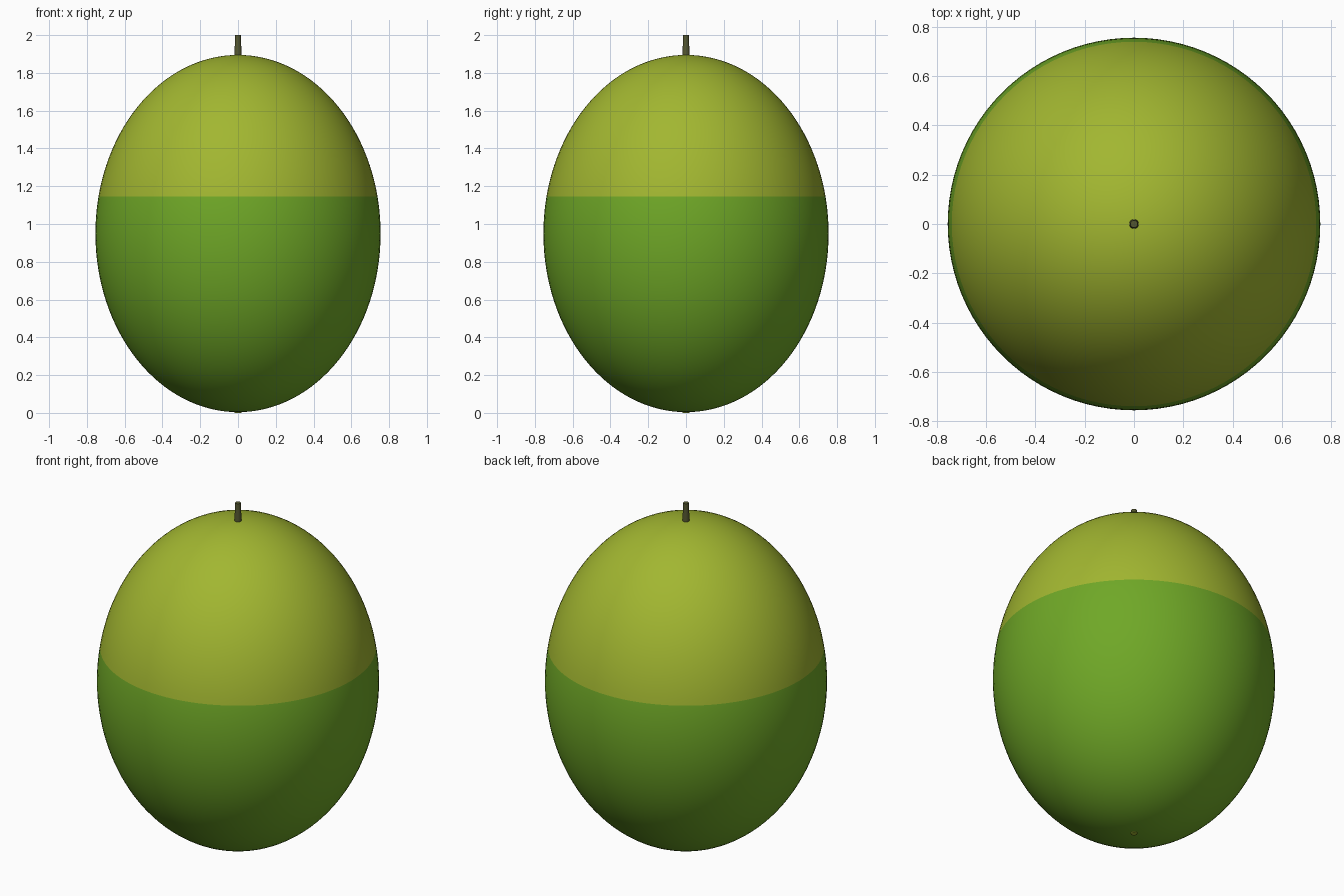
import bpy
import bmesh
from mathutils import Matrix, Vector

cube = bpy.data.objects.get("Cube")
if cube:
    bpy.data.objects.remove(cube, do_unlink=True)

RADIUS = 0.755
BOTTOM, TOP = 0.004, 1.895
MID = (BOTTOM + TOP) / 2
COLOUR_LINE = 1.145


def material(name, rgb):
    mat = bpy.data.materials.new(name)
    mat.use_nodes = True
    colour = (*rgb, 1)
    mat.diffuse_color = colour
    bsdf = mat.node_tree.nodes["Principled BSDF"]
    bsdf.inputs["Base Color"].default_value = colour
    bsdf.inputs["Roughness"].default_value = 0.6
    return mat


def finish(name, bm, mats, angle):
    mesh = bpy.data.meshes.new(name)
    bm.to_mesh(mesh)
    bm.free()
    for mat in mats:
        mesh.materials.append(mat)
    obj = bpy.data.objects.new(name, mesh)
    bpy.context.collection.objects.link(obj)
    bpy.ops.object.select_all(action="DESELECT")
    obj.select_set(True)
    bpy.context.view_layer.objects.active = obj
    bpy.ops.object.shade_smooth_by_angle(angle=angle)
    return obj


def cone(name, r_low, r_high, z_low, z_high, mat):
    bm = bmesh.new()
    bmesh.ops.create_cone(bm, cap_ends=True, segments=20, radius1=r_low,
                          radius2=r_high, depth=z_high - z_low,
                          matrix=Matrix.Translation((0, 0, (z_low + z_high) / 2)))
    return finish(name, bm, [mat], 0.7)


green = material("leaf green skin", (0.16, 0.39, 0.02))
yellow = material("yellow green skin", (0.36, 0.47, 0.03))
brown = material("olive brown stem", (0.09, 0.095, 0.03))

# Fruit body: egg-tall ellipsoid, cut level where the two skin colours meet
bm = bmesh.new()
shape = Matrix.Translation((0, 0, MID)) @ Matrix.Diagonal(
    (RADIUS, RADIUS, (TOP - BOTTOM) / 2, 1))
bmesh.ops.create_uvsphere(bm, u_segments=96, v_segments=64, radius=1, matrix=shape)
bmesh.ops.bisect_plane(bm, geom=bm.verts[:] + bm.edges[:] + bm.faces[:],
                       plane_co=Vector((0, 0, COLOUR_LINE)),
                       plane_no=Vector((0, 0, 1)))
for face in bm.faces:
    face.material_index = int(face.calc_center_median().z > COLOUR_LINE)
finish("fruit_body", bm, [green, yellow], 0.7)

# Stem on top and the small blossom scar underneath
cone("stem", 0.02, 0.015, 1.87, 2.0, brown)
cone("blossom_scar", 0.018, 0.022, 0.0, 0.02, yellow)
